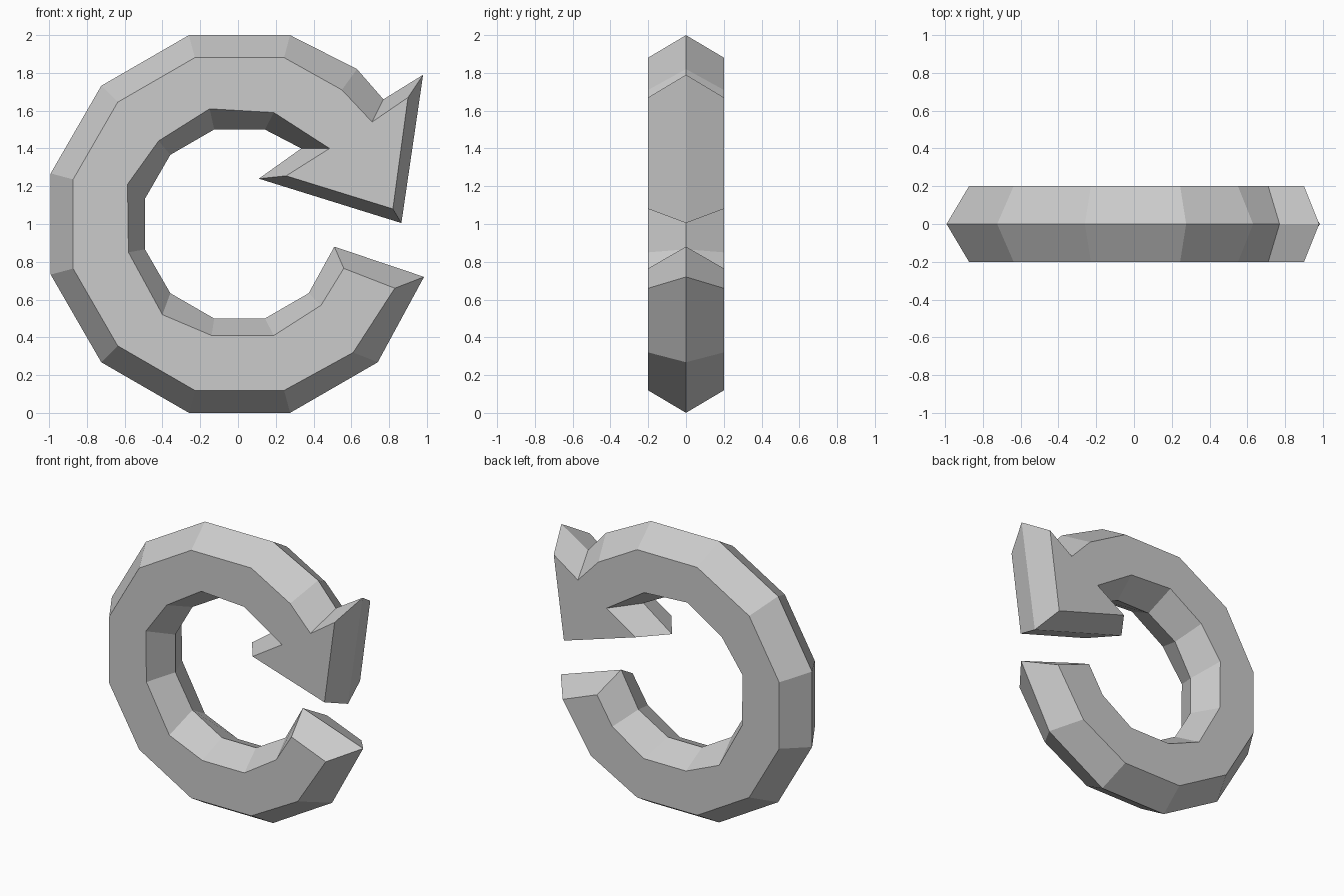
import bpy
import bmesh
from math import cos, sin, radians
from mathutils import Vector

HALF_DEPTH = 0.2
SIDES = 12
CENTRE = Vector((0.008, 1.0))

default_cube = bpy.data.objects.get("Cube")
if default_cube:
    bpy.data.objects.remove(default_cube, do_unlink=True)


def make_material(name, colour):
    material = bpy.data.materials.new(name)
    material.use_nodes = True
    material.diffuse_color = colour
    material.node_tree.nodes["Principled BSDF"].inputs["Base Color"].default_value = colour
    return material


def ring_arc(radius, start, direction, count=9):
    """Corners of a regular ring, listed as x, z points."""
    step = direction * 360 / SIDES
    angles = [radians(start + step * i) for i in range(count)]
    return [CENTRE + Vector((cos(a), sin(a))) * radius for a in angles]


def bevelled_plate(name, ridge, face, half_depth, material):
    """Solid with a wide outline at mid depth and a matching face outline front and back."""
    bm = bmesh.new()
    front, middle, back = [
        [bm.verts.new((x, y, z)) for x, z in outline]
        for outline, y in ((face, -half_depth), (ridge, 0), (face, half_depth))
    ]
    bm.faces.new(front)
    bm.faces.new(list(reversed(back)))
    for near, far in ((front, middle), (middle, back)):
        for i in range(len(near)):
            j = (i + 1) % len(near)
            bm.faces.new((near[i], far[i], far[j], near[j]))
    bmesh.ops.recalc_face_normals(bm, faces=bm.faces[:])
    mesh = bpy.data.meshes.new(name)
    bm.to_mesh(mesh)
    bm.free()
    mesh.materials.append(material)
    plate = bpy.data.objects.new(name, mesh)
    bpy.context.collection.objects.link(plate)
    return plate


# Mid-depth ridge: outer ring, arrow head, inner ring, cut tail
ridge_head = [(0.63, 1.82), (0.77, 1.66), (0.98, 1.79),
              (0.865, 1.005), (0.11, 1.24), (0.335, 1.4)]
ridge_tail = [(0.51, 0.88), (0.985, 0.72)]
ridge = (ring_arc(1.035, -45, -1) + ridge_head
         + ring_arc(0.518, 75, 1) + ridge_tail)

# Flat face: the same sequence of corners, with a slightly uneven inner ring
face_outer = [(0.61, 0.32)] + ring_arc(0.912, -75, -1, count=8)
face_head = [(0.55, 1.71), (0.71, 1.54), (0.9, 1.67),
             (0.82, 1.08), (0.255, 1.255), (0.485, 1.4)]
face_inner = [(0.19, 1.59), (-0.15, 1.61), (-0.42, 1.44),
              (-0.585, 1.21), (-0.58, 0.85), (-0.4, 0.52),
              (-0.14, 0.41), (0.19, 0.41), (0.44, 0.57)]
face_tail = [(0.56, 0.765), (0.83, 0.66)]
face = face_outer + face_head + face_inner + face_tail

grey = make_material("light grey", (0.6, 0.6, 0.6, 1))
bevelled_plate("circular_arrow", ridge, face, HALF_DEPTH, grey)
